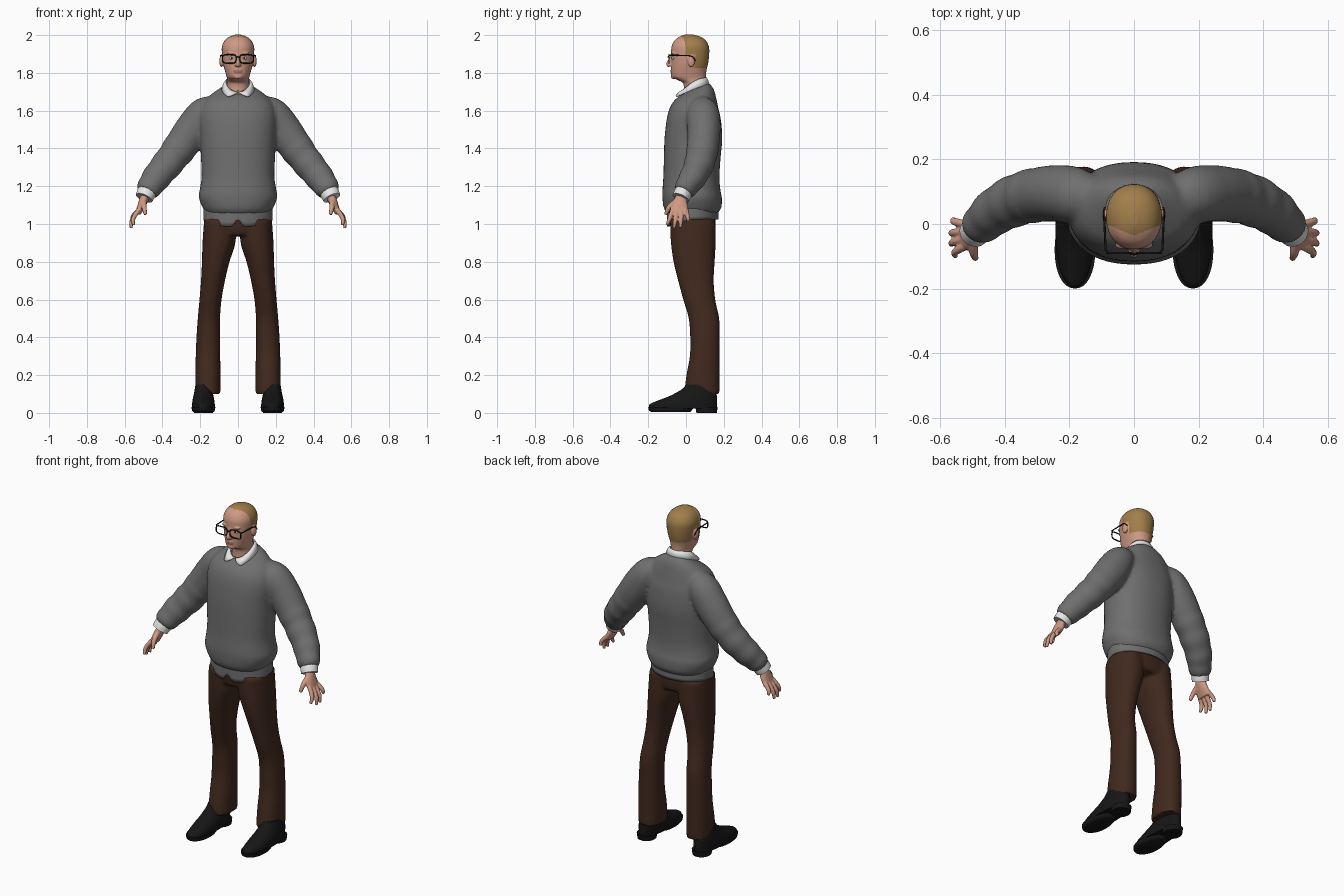
import bpy, bmesh, math
from mathutils import Vector, Matrix

cube = bpy.data.objects.get("Cube")
if cube:
    bpy.data.objects.remove(cube, do_unlink=True)


def material(name, r, g, b):
    m = bpy.data.materials.new(name)
    m.use_nodes = True
    m.diffuse_color = (r, g, b, 1)
    bsdf = next(n for n in m.node_tree.nodes if n.type == 'BSDF_PRINCIPLED')
    bsdf.inputs["Base Color"].default_value = (r, g, b, 1)
    bsdf.inputs["Roughness"].default_value = 0.8
    return m


SKIN = material("skin", 0.62, 0.32, 0.23)
LIP = material("lip", 0.42, 0.18, 0.14)
HAIR = material("dark blond hair", 0.36, 0.21, 0.07)
WOOL = material("grey wool", 0.16, 0.16, 0.16)
WHITE = material("white cotton", 0.8, 0.8, 0.8)
BROWN = material("brown cloth", 0.052, 0.022, 0.013)
BLACK = material("black leather", 0.008, 0.008, 0.008)


def spline(pts, k):
    """Catmull-Rom interpolation of number tuples."""
    out = []
    for i in range(len(pts) - 1):
        p = [pts[max(i - 1, 0)], pts[i], pts[i + 1], pts[min(i + 2, len(pts) - 1)]]
        for j in range(k):
            t = j / k
            out.append([0.5 * (2 * b + (c - a) * t + (2 * a - 5 * b + 4 * c - d) * t * t
                               + (3 * b - a - 3 * c + d) * t ** 3) for a, b, c, d in zip(*p)])
    return out + [list(pts[-1])]


def loft(bm, stations, along=False, sides=32, power=2.0, k=5, ripple=0.0):
    """Closed tube through (x, y, z, a, b, tilt); rings are flat, or square to the path if along."""
    st = spline([tuple(s) + (0,) * (6 - len(s)) for s in stations], k)
    rings = []
    for i, (x, y, z, a, b, tilt) in enumerate(st):
        c, u, v = Vector((x, y, z)), Vector((1, 0, 0)), Vector((0, 1, tilt))
        if along:
            t = Vector(st[min(i + 1, len(st) - 1)][:3]) - Vector(st[max(i - 1, 0)][:3])
            t.normalize()
            u = Vector((0, 1, 0))
            u = (u - t * u.dot(t)).normalized()
            v = t.cross(u)
        g = 1 + ripple * math.sin(i * 1.25) * (i > len(st) * 0.4)
        ring = []
        for j in range(sides):
            w = math.tau * j / sides
            cw, sw = math.cos(w), math.sin(w)
            ring.append(bm.verts.new(c + u * math.copysign(abs(cw) ** (2 / power), cw) * a * g
                                     + v * math.copysign(abs(sw) ** (2 / power), sw) * b * g))
        rings.append(ring)
    for r, s in zip(rings, rings[1:]):
        for j in range(sides):
            n = (j + 1) % sides
            bm.faces.new((r[j], r[n], s[n], s[j]))
    bm.faces.new(rings[0])
    bm.faces.new(rings[-1])


def ball(bm, center, size):
    m = Matrix.Translation(center) @ Matrix.Diagonal((*size, 1))
    bmesh.ops.create_uvsphere(bm, u_segments=20, v_segments=12, radius=1, matrix=m)


def make(name, bm, *mats, voxel=0, smooth=4):
    """Turn a bmesh into an object; with a voxel size its parts are fused into one skin."""
    bmesh.ops.recalc_face_normals(bm, faces=bm.faces[:])
    me = bpy.data.meshes.new(name)
    bm.to_mesh(me)
    bm.free()
    ob = bpy.data.objects.new(name, me)
    bpy.context.scene.collection.objects.link(ob)
    if voxel:
        r = ob.modifiers.new("fuse", 'REMESH')
        r.mode, r.voxel_size = 'VOXEL', voxel
        s = ob.modifiers.new("soften", 'SMOOTH')
        s.factor, s.iterations = 0.5, smooth
        dg = bpy.context.evaluated_depsgraph_get()
        fused = bpy.data.meshes.new_from_object(ob.evaluated_get(dg))
        ob.modifiers.clear()
        ob.data = fused
    ob.data.materials.clear()
    for m in mats:
        ob.data.materials.append(m)
    bpy.ops.object.select_all(action='DESELECT')
    ob.select_set(True)
    bpy.context.view_layer.objects.active = ob
    bpy.ops.object.shade_smooth_by_angle(angle=math.radians(50))
    return ob


def wire(name, paths, radius, mat):
    """Thin round wire along closed or open paths."""
    cu = bpy.data.curves.new(name, 'CURVE')
    cu.dimensions, cu.bevel_depth, cu.bevel_resolution = '3D', radius, 2
    for pts, closed in paths:
        sp = cu.splines.new('POLY')
        sp.points.add(len(pts) - 1)
        for p, co in zip(sp.points, pts):
            p.co = (*co, 1)
        sp.use_cyclic_u = closed
    cu.materials.append(mat)
    bpy.context.scene.collection.objects.link(bpy.data.objects.new(name, cu))


def span(z, front, back, rx, tilt=0):
    return (0, (front + back) / 2, z, rx, (back - front) / 2, tilt)


# Sweater: torso and both sleeves fused
bm = bmesh.new()
loft(bm, [span(1.055, -.10, .165, .165), span(1.085, -.118, .187, .186), span(1.14, -.125, .19, .208),
          span(1.18, -.125, .182, .203), span(1.25, -.12, .177, .193), span(1.35, -.117, .183, .196),
          span(1.45, -.114, .192, .20), span(1.55, -.103, .185, .205), span(1.61, -.088, .172, .195),
          span(1.655, -.07, .16, .172, .1), span(1.688, -.053, .147, .135, .25),
          span(1.715, -.03, .12, .085, .45)], sides=48, power=2.25)
for s in (1, -1):
    loft(bm, [(s * .10, .075, 1.625, .05, .05), (s * .175, .088, 1.592, .085, .082),
              (s * .235, .095, 1.508, .088, .094), (s * .30, .09, 1.415, .084, .089),
              (s * .36, .075, 1.335, .081, .083), (s * .42, .045, 1.262, .073, .077),
              (s * .465, .005, 1.20, .062, .068), (s * .485, -.015, 1.165, .052, .057)],
         along=True, ripple=.03)
make("sweater", bm, WOOL, voxel=.011, smooth=5)

# Hem flaps under the sweater, parted at the front, with a pale edge on one side
bm = bmesh.new()
N, rows = 72, 4
grid = []
for i in range(N):
    w = math.tau * (i + .5) / N
    x, f = .184 * math.sin(w), max(math.cos(w), 0)
    low = 1.025 - .04 * f + .045 * max(0, 1 - abs(x) / .03) * (f > 0)
    grid.append([bm.verts.new((x, .035 - .137 * math.cos(w), 1.09 + (low - 1.09) * j / rows))
                 for j in range(rows + 1)])
for i in range(N):
    a, b = grid[i], grid[(i + 1) % N]
    for j in range(rows):
        face = bm.faces.new((a[j], b[j], b[j + 1], a[j + 1]))
        c = face.calc_center_median()
        face.material_index = int(j == rows - 1 and -.17 < c.x < -.03 and c.y < 0)
hem = make("shirt_hem", bm, WOOL, WHITE)
hem.modifiers.new("thickness", 'SOLIDIFY').thickness = .006

# Trousers: hips and both legs fused
bm = bmesh.new()
loft(bm, [span(.94, -.07, .145, .13), span(.97, -.08, .155, .178), span(1.06, -.088, .157, .174)], power=2.3)
legs = [(1.02, .01, .18, -.085, .155), (.9, .014, .188, -.08, .157), (.8, .045, .191, -.066, .152),
        (.7, .069, .196, -.042, .147), (.6, .087, .204, -.015, .155), (.5, .095, .213, .014, .176),
        (.4, .095, .22, .022, .178), (.3, .094, .224, .02, .178), (.2, .092, .226, .002, .178),
        (.1, .092, .227, -.01, .178)]
for s in (1, -1):
    loft(bm, [(s * (i + o) / 2, (f + b) / 2, z, (o - i) / 2, (b - f) / 2) for z, i, o, f, b in legs], power=2.2)
make("trousers", bm, BROWN, voxel=.01, smooth=3)

for side, s in (("left", 1), ("right", -1)):
    # Shoe: upper, sole and heel block
    bm = bmesh.new()

    def foot(*levels):
        loft(bm, [(s * .183, (f + b) / 2, z, w, (b - f) / 2) for z, f, b, w in levels], power=2.15)

    foot((.022, -.196, .163, .06), (.045, -.193, .165, .06), (.065, -.15, .165, .058),
         (.09, -.085, .163, .053), (.125, -.022, .155, .046), (.15, .0, .15, .042))
    foot((.004, -.18, .02, .054), (.012, -.196, .03, .06), (.03, -.2, .04, .063))
    foot((0, .055, .163, .05), (.03, .05, .168, .053))
    make(side + "_shoe", bm, BLACK)

    # Shirt cuff
    bm = bmesh.new()
    loft(bm, [(s * .476, -.006, 1.185, .045, .05), (s * .487, -.018, 1.16, .047, .05),
              (s * .497, -.028, 1.138, .046, .047)], along=True)
    make(side + "_cuff", bm, WHITE)

    # Hand: palm, four fingers and thumb fused
    bm = bmesh.new()
    loft(bm, [(s * .485, -.015, 1.165, .028, .026), (s * .498, -.027, 1.13, .034, .024),
              (s * .512, -.034, 1.095, .046, .021), (s * .53, -.035, 1.055, .047, .015)], along=True, sides=20)
    for y0, y1, x1, z1 in ((-.07, -.1, .553, .995), (-.047, -.064, .566, .978),
                           (-.023, -.03, .566, .98), (.0, .014, .558, 1.015)):
        loft(bm, [(s * .525, y0, 1.075, .0125, .0125), (s * (.535 + x1) / 2 + s * .01, y0 * .45 + y1 * .55,
                  (1.065 + z1) / 2, .012, .012), (s * x1, y1, z1, .008, .008)], along=True, sides=10)
    loft(bm, [(s * .5, -.045, 1.125, .016, .016), (s * .497, -.088, 1.09, .014, .014),
              (s * .49, -.108, 1.05, .009, .009)], along=True, sides=10)
    make(side + "_hand", bm, SKIN, voxel=.004, smooth=2)

# Head: skull, neck, nose, brow, lips, chin and ears fused
bm = bmesh.new()
loft(bm, [span(1.66, -.015, .11, .06), span(1.74, -.013, .108, .058), span(1.762, -.045, .106, .057),
          span(1.778, -.074, .106, .06), span(1.81, -.079, .108, .069), span(1.85, -.079, .117, .079),
          span(1.90, -.079, .123, .085), span(1.94, -.076, .121, .085), span(1.972, -.06, .104, .07),
          span(1.992, -.033, .075, .045), span(2.003, -.005, .035, .012)], sides=48, power=2.15)
loft(bm, [(0, -.072, 1.9, .008, .009), (0, -.082, 1.87, .01, .009), (0, -.093, 1.848, .012, .012),
          (0, -.086, 1.836, .01, .013)], along=True, sides=16)
ball(bm, (0, -.074, 1.812), (.024, .009, .005))
ball(bm, (0, -.073, 1.804), (.021, .01, .005))
ball(bm, (0, -.066, 1.781), (.024, .014, .014))
for s in (1, -1):
    ball(bm, (s * .034, -.066, 1.903), (.026, .012, .007))
    ball(bm, (s * .011, -.082, 1.842), (.008, .008, .007))
    ball(bm, (s * .088, .028, 1.862), (.011, .019, .032))
head = make("head", bm, SKIN, HAIR, LIP, voxel=.004, smooth=3)
for p in head.data.polygons:
    x, y, z = abs(p.center.x), p.center.y, p.center.z
    ear = x > .076 and .006 < y < .05 and z < 1.897
    crown = z > 1.885 and y > -.036 + .4 * x
    nape = z > 1.825 and y > .046
    if (crown or nape) and not ear:
        p.material_index = 1
    elif x < .023 and y < -.072 and 1.799 < z < 1.816:
        p.material_index = 2

# Eyes
for side, s in (("left", 1), ("right", -1)):
    for part, y, size, mat in (("eye", -.067, (.014, .009, .007), WHITE),
                               ("pupil", -.0735, (.005, .004, .005), BLACK)):
        bm = bmesh.new()
        ball(bm, (s * .034, y, 1.878), size)
        make(side + "_" + part, bm, mat)

# Glasses: rounded rims, bridge and temples
paths = [([(-.01, -.092, 1.882), (0, -.094, 1.885), (.01, -.092, 1.882)], False)]
for s in (1, -1):
    rim = []
    for i in range(32):
        c, q = math.cos(math.tau * i / 32), math.sin(math.tau * i / 32)
        rim.append((s * (.046 + .036 * math.copysign(abs(c) ** .55, c)), -.09,
                    1.874 + .023 * math.copysign(abs(q) ** .55, q)))
    paths.append((rim, True))
    paths.append(([(s * .08, -.09, 1.892), (s * .088, -.08, 1.893), (s * .092, .015, 1.892),
                   (s * .093, .035, 1.885), (s * .091, .05, 1.865)], False))
wire("glasses", paths, .0035, BLACK)

# Folded shirt collar with two points at the front
bm = bmesh.new()
N = 60
strip = []
for i in range(N + 1):
    w = -math.pi + math.tau * i / N
    f = ((1 + math.cos(w)) / 2) ** 2
    top = Vector((.066 * math.sin(w), .042 - .068 * math.cos(w), 1.775 - .075 * f))
    r = .084 + .05 * f
    low = Vector((.088 * math.sin(w), .042 - r * math.cos(w), top.z - .041))
    fold = top.lerp(low, min(1, abs(w) / math.radians(40)))
    strip.append([bm.verts.new(p) for p in (top, top.lerp(fold, .5) + Vector((0, 0, .006)), fold)])
for a, b in zip(strip, strip[1:]):
    for j in range(2):
        bm.faces.new((a[j], b[j], b[j + 1], a[j + 1]))
bmesh.ops.remove_doubles(bm, verts=bm.verts[:], dist=.0005)
collar = make("collar", bm, WHITE)
collar.modifiers.new("thickness", 'SOLIDIFY').thickness = .006
